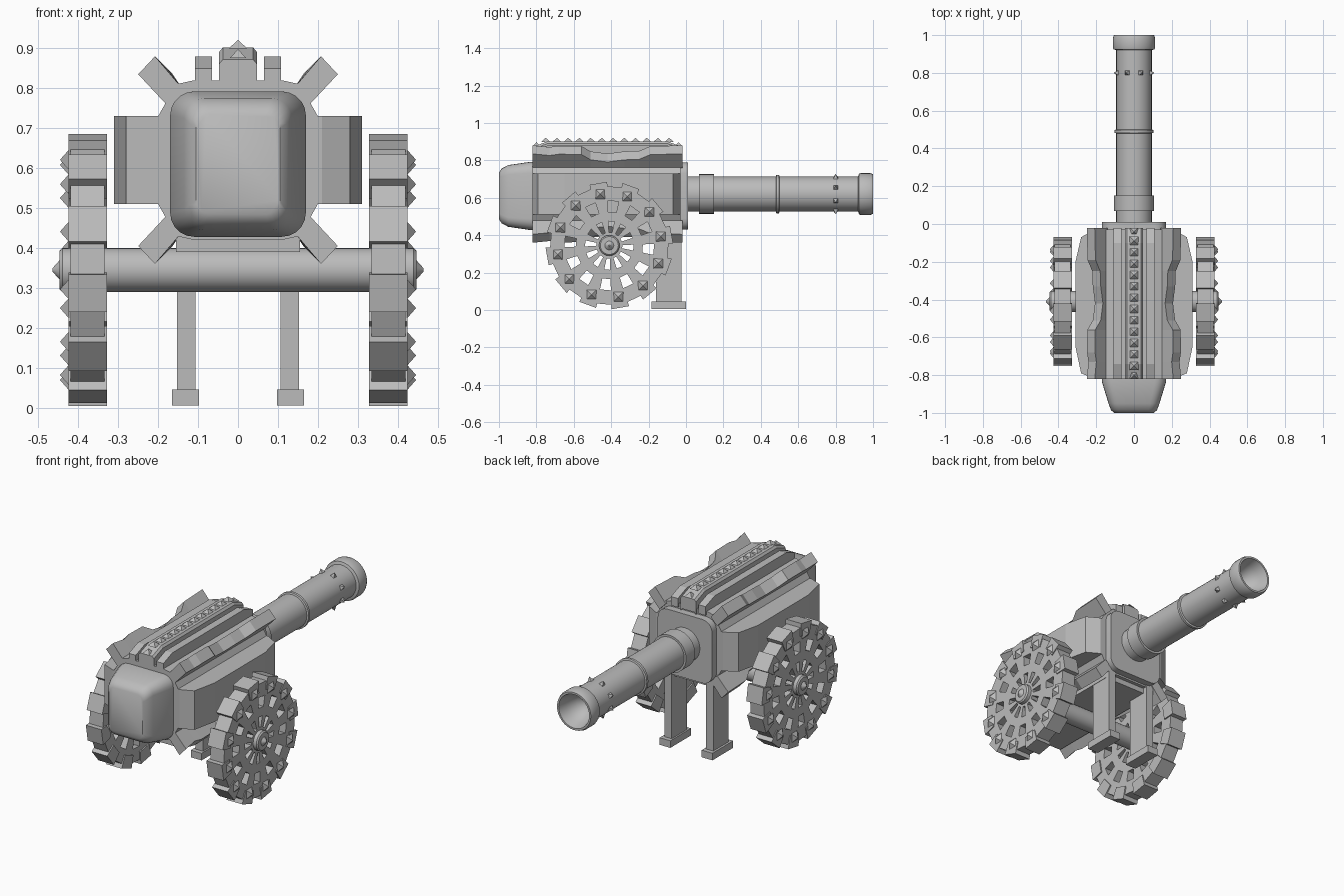
import bpy, bmesh, math
from mathutils import Matrix, Vector

if "Cube" in bpy.data.objects:
    bpy.data.objects.remove(bpy.data.objects["Cube"])

iron = bpy.data.materials.new("grey_iron")
iron.diffuse_color = (0.5, 0.5, 0.5, 1)
iron.use_nodes = True
iron.node_tree.nodes["Principled BSDF"].inputs["Base Color"].default_value = iron.diffuse_color


def finish(name, bm, smooth=False):
    bmesh.ops.recalc_face_normals(bm, faces=bm.faces)
    me = bpy.data.meshes.new(name)
    bm.to_mesh(me)
    bm.free()
    me.materials.append(iron)
    ob = bpy.data.objects.new(name, me)
    bpy.context.collection.objects.link(ob)
    if smooth:
        bpy.ops.object.select_all(action='DESELECT')
        ob.select_set(True)
        bpy.context.view_layer.objects.active = ob
        bpy.ops.object.shade_smooth_by_angle(angle=math.radians(35))
    return ob


def loft(name, rings, smooth=False):
    """Skin a list of closed rings and cap both ends."""
    bm = bmesh.new()
    vs = [[bm.verts.new(p) for p in ring] for ring in rings]
    n = len(vs[0])
    for a, b in zip(vs, vs[1:]):
        for i in range(n):
            bm.faces.new((a[i], a[(i + 1) % n], b[(i + 1) % n], b[i]))
    bm.faces.new(vs[0])
    bm.faces.new(vs[-1])
    return finish(name, bm, smooth)


def box(name, x0, x1, y0, y1, z0, z1):
    return loft(name, [[(x0, y0, z), (x1, y0, z), (x1, y1, z), (x0, y1, z)] for z in (z0, z1)])


def lathe(name, profile, axis, c, n=32, smooth=True):
    """Profile of (distance along axis, radius), turned about x or y through c."""
    rings = []
    for t, r in profile:
        ring = []
        for i in range(n):
            a = 2 * math.pi * i / n
            u, v = r * math.cos(a), r * math.sin(a)
            ring.append((c[0] + u, t, c[1] + v) if axis == 'y' else (t, c[0] + u, c[1] + v))
        rings.append(ring)
    return loft(name, rings, smooth)


def rounded(y, hx, hz, r, cz=0.61, seg=5):
    pts = []
    for k, (sx, sz) in enumerate(((1, 1), (-1, 1), (-1, -1), (1, -1))):
        for i in range(seg + 1):
            a = math.pi / 2 * (k + i / seg)
            pts.append((sx * (hx - r) + r * math.cos(a), y, cz + sz * (hz - r) + r * math.sin(a)))
    return pts


def spike(bm, pos, direction, half, height):
    d = Vector(direction)
    m = (Matrix.Translation(Vector(pos) + d * height / 2) @ d.to_track_quat('Z', 'Y').to_matrix().to_4x4()
         @ Matrix.Rotation(math.pi / 4, 4, 'Z'))
    bmesh.ops.create_cone(bm, cap_ends=True, segments=4, radius1=half * 1.414, radius2=0,
                          depth=height, matrix=m)


# Body: eight-sided hull, rounded breech and front plate
half = [(0.11, 0.82), (0.155, 0.81), (0.2, 0.73), (0.2, 0.51), (0.155, 0.43), (0.11, 0.42)]
section = half + [(-x, z) for x, z in reversed(half)]
loft("hull", [[(x, y, z) for x, z in section] for y in (-0.82, -0.03)])
loft("breech", [rounded(y, hx, hz, r) for y, hx, hz, r in
                ((-0.8, 0.17, 0.182, 0.06), (-0.835, 0.17, 0.182, 0.06), (-0.95, 0.135, 0.165, 0.05),
                 (-0.985, 0.122, 0.147, 0.045), (-1.0, 0.105, 0.125, 0.035))], True)
loft("front_plate", [rounded(y, 0.17, 0.18, 0.06) for y in (-0.04, 0.01)], True)
box("underside_plate", -0.155, 0.155, -0.8, -0.05, 0.39, 0.43)

# Side armour, corner fins and top rails, on both sides
panel = [(0.19, -0.03), (0.21, -0.03), (0.28, -0.07), (0.31, -0.2),
         (0.31, -0.65), (0.28, -0.79), (0.21, -0.82), (0.19, -0.82)]
wave = [(-0.82, 1), (-0.73, 0.85), (-0.68, 0.97), (-0.56, 0.95), (-0.51, 0.45), (-0.42, 0.25),
        (-0.33, 0.45), (-0.25, 0.5), (-0.19, 0.93), (-0.02, 1)]
arch = [(-0.82, 0.80), (-0.82, 0.85), (-0.74, 0.88), (-0.1, 0.88), (-0.02, 0.85), (-0.02, 0.80)]
for s, side in ((1, "right"), (-1, "left")):
    loft("side_armour_" + side, [[(s * x, y, z) for x, y in panel] for z in (0.51, 0.73)])
    for f, level in ((1, "upper"), (-1, "lower")):
        rings = []
        for y, w in wave:
            d = 0.058 * w
            q = [(0.14, 0.18), (0.15 + d, 0.202 + d), (0.192 + d, 0.157 + d), (0.18, 0.14)]
            rings.append([(s * x, y, 0.62 + f * h) for x, h in q])
        loft(f"{level}_fin_{side}", rings)
    loft("top_rail_" + side, [[(s * x, y, z) for y, z in arch] for x in (0.065, 0.108)])

# Spiked ridge along the top
loft("ridge_bar", [[(x, y, z + (0.022 if z > 0.81 else 0) - drop) for y, z in arch]
                   for x, drop in ((-0.048, 0.012), (-0.038, 0), (0.038, 0), (0.048, 0.012))])
bm = bmesh.new()
for i in range(12):
    spike(bm, (0, -0.75 + i * 0.06, 0.899), (0, 0, 1), 0.024, 0.022)
for y in (-0.8, -0.04):
    spike(bm, (0, y, 0.876), (0, 0, 1), 0.02, 0.022)
finish("ridge_spikes", bm)

# Barrel with collars and hollow muzzle
lathe("barrel", [(0, 0.094), (0.07, 0.094), (0.07, 0.106), (0.15, 0.106), (0.15, 0.094),
                 (0.48, 0.094), (0.483, 0.103), (0.497, 0.103), (0.5, 0.094), (0.92, 0.094),
                 (0.925, 0.109), (0.935, 0.112), (0.985, 0.112), (1.0, 0.106), (1.0, 0.095),
                 (0.95, 0.082), (0.89, 0.055), (0.86, 0.01)], 'y', (0, 0.62))
bm = bmesh.new()
for i in range(8):
    a = math.radians(22.5 + 45 * i)
    d = (math.cos(a), 0, math.sin(a))
    spike(bm, (d[0] * 0.09, 0.8, 0.62 + d[2] * 0.09), d, 0.014, 0.026)
finish("barrel_studs", bm)

# Axle with pointed hub caps
CY, CZ = -0.41, 0.345
end = [(0.44, 0.055), (0.447, 0.048), (0.447, 0.024), (0.465, 0.004)]
lathe("axle", [(-t, r) for t, r in reversed(end)] + end, 'x', (CY, CZ), 24)


# Wheels: pierced discs with tread blocks and spikes
def polar(x, r, deg):
    a = math.radians(deg)
    return Vector((x, CY + r * math.cos(a), CZ + r * math.sin(a)))


radii = [0.045, 0.07, 0.13, 0.18, 0.24, 0.317]
steps = [0, 8, 22, 30]
for s, side in ((1, "right"), (-1, "left")):
    bm = bmesh.new()
    for k in range(12):
        for j in range(3):
            a0, a1 = 10 + 30 * k + steps[j], 10 + 30 * k + steps[j + 1]
            for ri in range(5):
                if j == 1 and ri in (1, 3):
                    continue  # window
                r0, r1 = radii[ri], radii[ri + 1]
                bm.faces.new([bm.verts.new(polar(s * 0.335, r, a))
                              for r, a in ((r0, a0), (r1, a0), (r1, a1), (r0, a1))])
    bmesh.ops.remove_doubles(bm, verts=bm.verts, dist=0.0005)
    ext = bmesh.ops.extrude_face_region(bm, geom=bm.faces[:], use_keep_orig=True)
    bmesh.ops.translate(bm, vec=(s * 0.085, 0, 0),
                        verts=[v for v in ext["geom"] if isinstance(v, bmesh.types.BMVert)])
    finish("wheel_" + side, bm)

    bm = bmesh.new()
    for k in range(12):
        a = 10 + 30 * k
        ring = [[bm.verts.new(polar(s * x, r, a + da))
                 for r, da in ((0.27, -8.5), (0.341, -8), (0.341, 8), (0.27, 8.5))]
                for x in (0.328, 0.425)]
        bm.faces.new(ring[0])
        bm.faces.new(ring[1])
        for i in range(4):
            j = (i + 1) % 4
            bm.faces.new((ring[0][i], ring[0][j], ring[1][j], ring[1][i]))
    finish("tread_blocks_" + side, bm)

    bm = bmesh.new()
    for k in range(12):
        spike(bm, polar(s * 0.423, 0.28, 10 + 30 * k), (s, 0, 0), 0.026, 0.023)
    finish("wheel_spikes_" + side, bm)

    # Front support legs with feet
    x0, x1 = sorted((s * 0.107, s * 0.153))
    box("leg_" + side, x0, x1, -0.16, -0.025, 0.03, 0.45)
    x0, x1 = sorted((s * 0.098, s * 0.165))
    box("foot_" + side, x0, x1, -0.185, 0.0, 0.005, 0.045)
